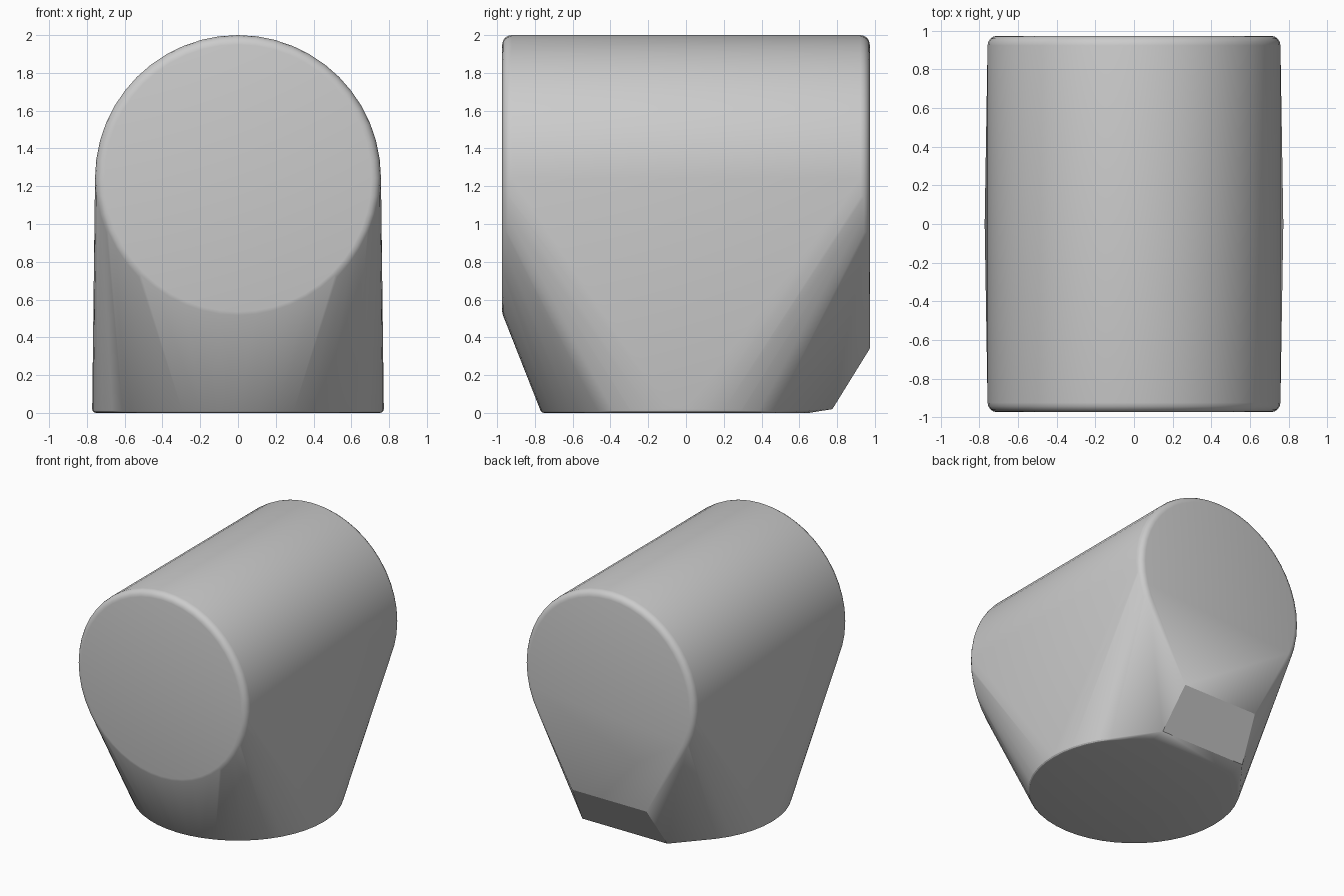
import bpy, bmesh, math

cube = bpy.data.objects.get("Cube")
if cube:
    bpy.data.objects.remove(cube, do_unlink=True)

grey = bpy.data.materials.new("plain grey")
grey.use_nodes = True
colour = (0.6, 0.6, 0.6, 1)
grey.diffuse_color = colour
grey.node_tree.nodes["Principled BSDF"].inputs["Base Color"].default_value = colour

SIDES = 48
R, AXIS_Z, HALF, BEVEL = 0.757, 1.243, 0.973, 0.05
BASE_R, BASE_BEVEL = 0.772, 0.02

bm = bmesh.new()


def ring(place):
    for i in range(SIDES):
        a = 2 * math.pi * i / SIDES
        co = place(math.cos(a), math.sin(a))
        if co:
            bm.verts.new(co)


# Horizontal barrel with rounded rims
for end in (-1, 1):
    for step in range(5):
        t = math.pi / 2 * step / 4
        r = R - BEVEL * (1 - math.cos(t))
        y = end * (HALF - BEVEL * (1 - math.sin(t)))
        ring(lambda c, s: (r * c, y, AXIS_Z + r * s))

# Round base with a small rim, left open at the back for the corner wedge
for step in range(4):
    t = math.pi / 2 * step / 3
    r = BASE_R - BASE_BEVEL * (1 - math.cos(t))
    z = BASE_BEVEL * (1 - math.sin(t))
    ring(lambda c, s: (r * c, r * s, z) if r * s < 0.66 else None)

# Sloping wedge at the lower back
for side in (-1, 1):
    bm.verts.new((side * 0.33, HALF, 0.34))
    bm.verts.new((side * 0.377, 0.775, 0.02))

# Stretch one skin over all the profiles
hull = bmesh.ops.convex_hull(bm, input=bm.verts[:])
spare = {g for g in hull["geom_interior"] + hull["geom_unused"]
         if isinstance(g, bmesh.types.BMVert)}
bmesh.ops.delete(bm, geom=list(spare), context="VERTS")
bmesh.ops.dissolve_limit(bm, angle_limit=math.radians(0.5),
                         verts=bm.verts[:], edges=bm.edges[:])
bmesh.ops.recalc_face_normals(bm, faces=bm.faces[:])

mesh = bpy.data.meshes.new("rounded_body")
bm.to_mesh(mesh)
bm.free()
mesh.materials.append(grey)
body = bpy.data.objects.new("rounded_body", mesh)
bpy.context.collection.objects.link(body)
bpy.context.view_layer.objects.active = body
body.select_set(True)
bpy.ops.object.shade_smooth_by_angle(angle=math.radians(25))
